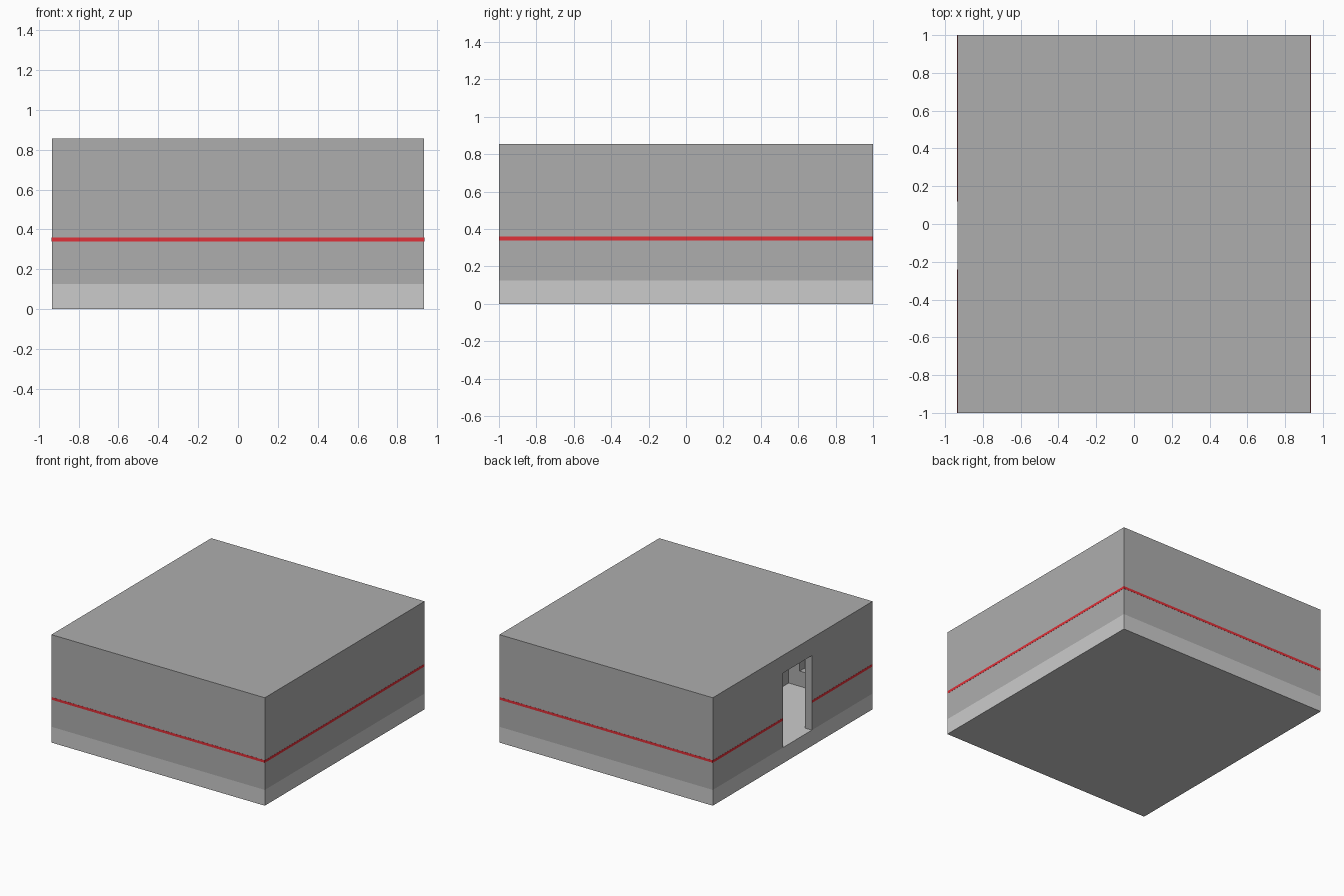
import bpy

if "Cube" in bpy.data.objects:
    bpy.data.objects.remove(bpy.data.objects["Cube"])

X, Y, H = 0.935, 1.0, 0.855   # half width, half depth, height
T, BASE = 0.06, 0.125         # wall thickness, slab height


def material(name, color):
    m = bpy.data.materials.new(name)
    m.diffuse_color = (*color, 1)
    m.use_nodes = True
    m.node_tree.nodes["Principled BSDF"].inputs["Base Color"].default_value = m.diffuse_color
    return m


light = material("light_grey", (0.72, 0.72, 0.72))
dark = material("dark_grey", (0.42, 0.42, 0.42))
red = material("red", (0.75, 0.03, 0.04))


def box(name, x, y, z, mat):
    bpy.ops.mesh.primitive_cube_add(
        size=1, location=[(a + b) / 2 for a, b in (x, y, z)])
    o = bpy.context.object
    o.name = name
    o.scale = [b - a for a, b in (x, y, z)]
    bpy.ops.object.transform_apply(location=False, rotation=False, scale=True)
    o.data.materials.append(mat)
    return o


def cut(target, name, x, y, z):
    c = box(name, x, y, z, dark)
    c.hide_render = True
    c.hide_viewport = True
    m = target.modifiers.new("opening", 'BOOLEAN')
    m.operation = 'DIFFERENCE'
    m.solver = 'EXACT'
    m.object = c


# floor slab
box("floor_slab", (-X, X), (-Y, Y), (0, BASE), light)

# outer walls, the left one with a doorway
wall_z = (BASE, H)
door_y = (-0.24, 0.12)
box("front_wall", (-X + T, X - T), (-Y, -Y + T), wall_z, dark)
box("back_wall", (-X + T, X - T), (Y - T, Y), wall_z, dark)
box("right_wall", (X - T, X), (-Y, Y), wall_z, dark)
left = box("left_wall", (-X, -X + T), (-Y, Y), wall_z, dark)
cut(left, "doorway_cutter", (-X - T, -X + 2 * T), door_y, (BASE - 0.05, 0.715))

# roof set between the walls
box("roof", (-X + T, X - T), (-Y + T, Y - T), (H - T, H), dark)

# inner partitions, the front one with a small opening
inner_z = (BASE, H - T)
box("long_partition", (-0.34, -0.34 + T), (-0.80, Y - T), inner_z, dark)
side = box("front_partition", (-X + T, -0.34 + T), (-0.80 - T, -0.80), inner_z, dark)
cut(side, "hatch_cutter", (-0.75, -0.435), (-1.0, -0.7), (0.245, 0.6))

# painted stripe around the outside, broken at the doorway
E = 0.001
stripe_z = (0.34, 0.36)
for s, n in ((-1, "front"), (1, "back")):
    box(n + "_stripe", (-X, X), sorted((s * (Y - E), s * (Y + E))), stripe_z, red)
box("right_stripe", (X - E, X + E), (-Y, Y), stripe_z, red)
box("left_stripe_front", (-X - E, -X + E), (-Y, door_y[0]), stripe_z, red)
box("left_stripe_back", (-X - E, -X + E), (door_y[1], Y), stripe_z, red)
